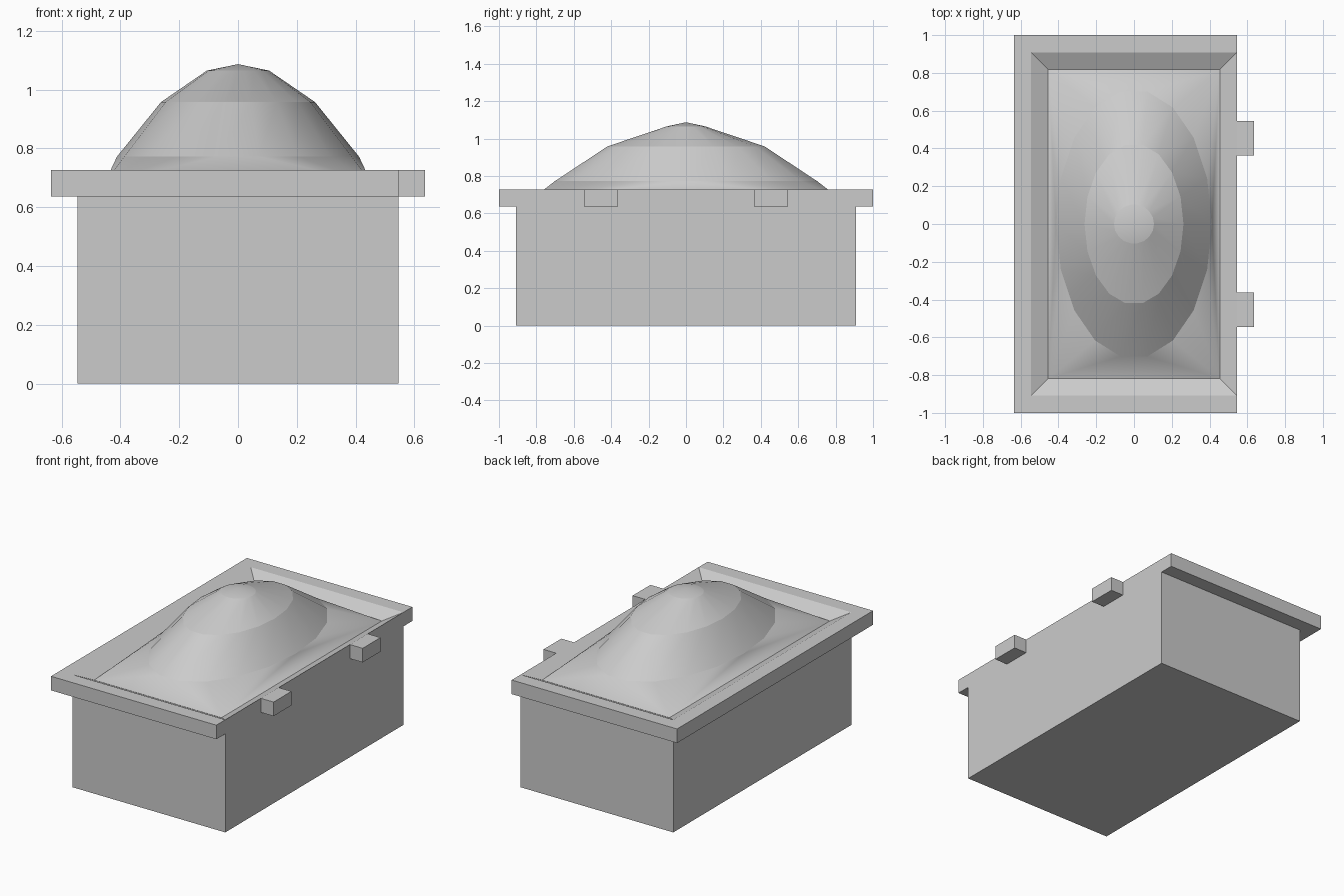
import bpy, bmesh, math

if "Cube" in bpy.data.objects:
    bpy.data.objects.remove(bpy.data.objects["Cube"])

U = 1 / 11  # the model's basic module


def finish(bm, name):
    mesh = bpy.data.meshes.new(name)
    bm.to_mesh(mesh)
    bm.free()
    obj = bpy.data.objects.new(name, mesh)
    bpy.context.collection.objects.link(obj)
    return obj


def loop(bm, points):
    return [bm.verts.new(p) for p in points]


def rect(x0, x1, y, z):
    return [(x0, -y, z), (x1, -y, z), (x1, y, z), (x0, y, z)]


def bridge(bm, low, high):
    n = len(low)
    for i in range(n):
        j = (i + 1) % n
        f = bm.faces.new((low[i], low[j], high[j], high[i]))
        if f.calc_area() < 1e-6:
            bm.faces.remove(f)


# Box with overhanging rim (flush on the right) and sloped inner lip
bm = bmesh.new()
sections = [(-6 * U, 6 * U, 10 * U, 0), (-6 * U, 6 * U, 10 * U, 7 * U),
            (-7 * U, 6 * U, 11 * U, 7 * U), (-7 * U, 6 * U, 11 * U, 8 * U),
            (-6 * U, 6 * U, 10 * U, 8 * U), (-5 * U, 5 * U, 9 * U, 7.5 * U)]
loops = [loop(bm, rect(*s)) for s in sections]
bm.faces.new(loops[0][::-1])
for low, high in zip(loops, loops[1:]):
    bridge(bm, low, high)
finish(bm, "planter_box")

# Two tabs on the right side
for name, side in (("front_tab", -1), ("back_tab", 1)):
    bm = bmesh.new()
    bmesh.ops.create_cube(bm, size=1)
    for v in bm.verts:
        v.co = (v.co.x * U + 6.5 * U, v.co.y * 2 * U + side * 5 * U,
                v.co.z * U + 7.5 * U)
    finish(bm, name)

# Heaped mound: 18-sided rings, blended into the rectangular opening
bm = bmesh.new()
N = 18
rings = []
for rx, ry, z in ((0.412, 0.712, 0.772), (0.262, 0.426, 0.958),
                  (0.106, 0.104, 1.065)):
    rings.append(loop(bm, [(rx * math.cos(2 * math.pi * i / N),
                            ry * math.sin(2 * math.pi * i / N), z)
                           for i in range(N)]))
for low, high in zip(rings, rings[1:]):
    bridge(bm, low, high)
apex = bm.verts.new((0, 0, 1.087))
for i in range(N):
    bm.faces.new((rings[-1][i], rings[-1][(i + 1) % N], apex))

# Skirt: each ring edge fans to its nearest corner, sides close the gaps
base = rings[0]
c = loop(bm, rect(-5 * U, 5 * U, 9 * U, 7.5 * U))
corner = {(-1, -1): c[0], (1, -1): c[1], (1, 1): c[2], (-1, 1): c[3]}
for i in range(N):
    a, b = base[i], base[(i + 1) % N]
    mid = (a.co + b.co) / 2
    sy = 1 if mid.y > 0 else -1
    if abs(mid.x) < 1e-4:
        bm.faces.new((b, a, corner[(sy, sy)], corner[(-sy, sy)]))
    else:
        bm.faces.new((b, a, corner[(1 if mid.x > 0 else -1, sy)]))
bm.faces.new((base[0], c[1], c[2]))
bm.faces.new((base[N // 2], c[3], c[0]))

# Smooth around each band, with a crisp step between bands
for f in bm.faces:
    f.smooth = True
for ring in rings:
    for i in range(N):
        bm.edges.get((ring[i], ring[(i + 1) % N])).smooth = False
finish(bm, "mound")
